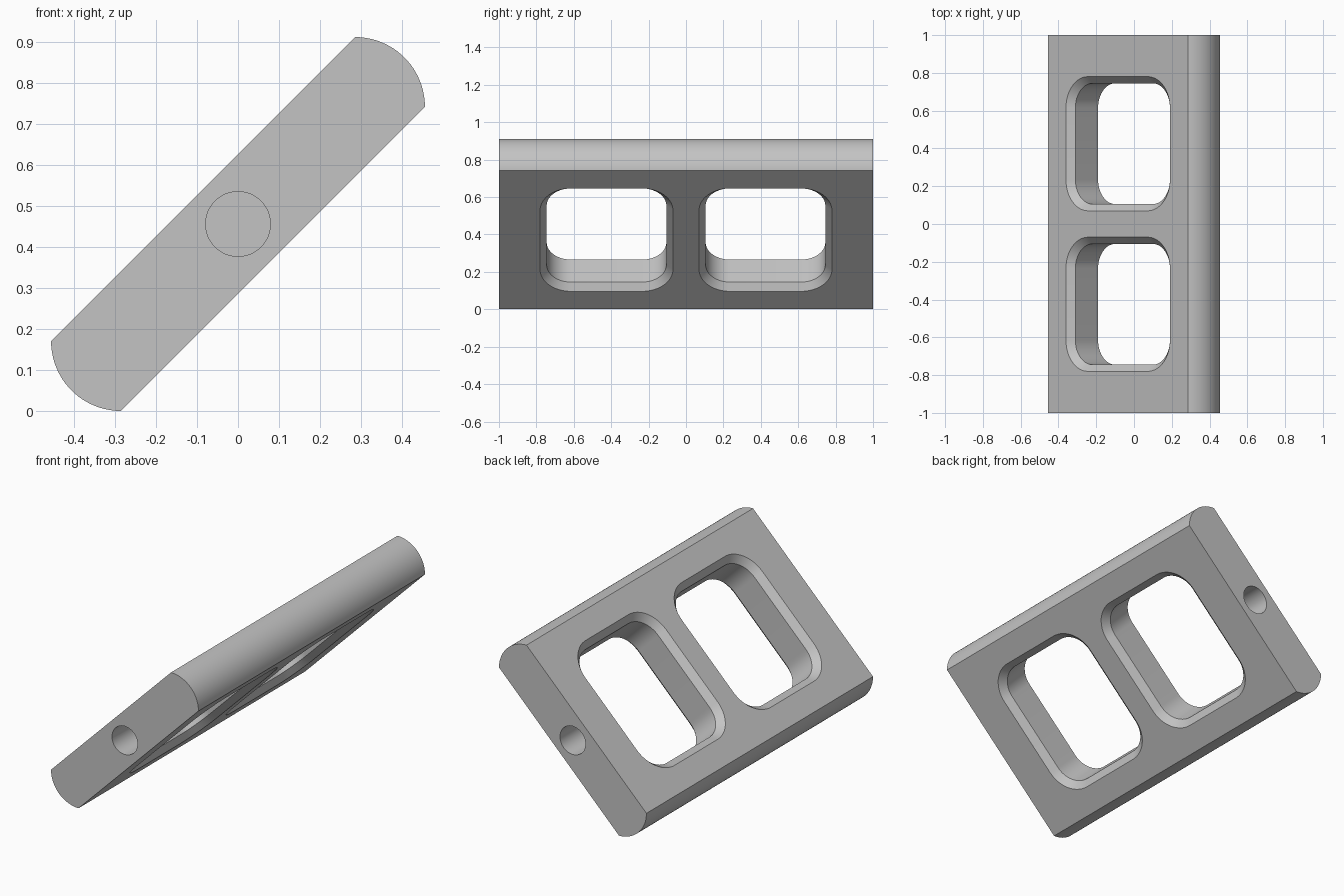
import bpy, bmesh
from math import sin, cos, pi, radians
from mathutils import Vector

if "Cube" in bpy.data.objects:
    bpy.data.objects.remove(bpy.data.objects["Cube"], do_unlink=True)

HALF_THICK = 0.12
CENTRE_Z = 0.456
SEGMENTS = 16

grey = bpy.data.materials.new("plain grey")
grey.use_nodes = True
colour = (0.55, 0.55, 0.55, 1)
grey.diffuse_color = colour
grey.node_tree.nodes["Principled BSDF"].inputs["Base Color"].default_value = colour


def arc(cx, cy, r, start, end, n=SEGMENTS):
    """Points along an arc, angles in degrees."""
    angles = [radians(start + (end - start) * i / n) for i in range(n + 1)]
    return [(cx + r * cos(a), cy + r * sin(a)) for a in angles]


def loft(name, rings):
    """Closed solid skinned through matching rings of points."""
    bm = bmesh.new()
    loops = [[bm.verts.new(p) for p in ring] for ring in rings]
    n = len(loops[0])
    for a, b in zip(loops, loops[1:]):
        for i in range(n):
            j = (i + 1) % n
            bm.faces.new((a[i], a[j], b[j], b[i]))
    bm.faces.new(loops[0])
    bm.faces.new(loops[-1])
    bmesh.ops.recalc_face_normals(bm, faces=bm.faces)
    mesh = bpy.data.meshes.new(name)
    bm.to_mesh(mesh)
    bm.free()
    mesh.materials.append(grey)
    obj = bpy.data.objects.new(name, mesh)
    bpy.context.collection.objects.link(obj)
    return obj


def rounded_rect(hx, hy, r, cy, z):
    pts = []
    for k, (sx, sy) in enumerate([(1, 1), (-1, 1), (-1, -1), (1, -1)]):
        pts += arc(sx * (hx - r), cy + sy * (hy - r), r, 90 * k, 90 * k + 90)
    return [(x, y, z) for x, y in pts]


def window_cutter(cy):
    """Rounded opening, flared by a chamfer at both faces."""
    rings = []
    for z, grow in [(-0.13, 0.045), (-0.085, 0), (0.085, 0), (0.13, 0.045)]:
        rings.append(rounded_rect(0.354 + grow, 0.32 + grow, 0.13 + grow, cy, z))
    return loft("window_cutter", rings)


def pin_hole_cutter(side):
    circle = arc(0, 0, 0.079, 0, 360, 48)[:-1]
    return loft("pin_hole_cutter",
                [[(x, side * y, z) for x, z in circle] for y in (0.8, 1.05)])


# Slab with rounded long edges
profile = arc(0.404, 0, 0.17, -45, 45, 24) + arc(-0.404, 0, 0.17, 135, 225, 24)
slab = loft("slotted_slab", [[(x, y, z) for x, z in profile] for y in (-1, 1)])

# Two windows and a blind pin hole in each end
cutters = []
for side in (-1, 1):
    cutters += [window_cutter(side * 0.425), pin_hole_cutter(side)]

bpy.context.view_layer.objects.active = slab
slab.select_set(True)
for cutter in cutters:
    cutter.hide_render = True
    cut = slab.modifiers.new("cut", "BOOLEAN")
    cut.operation = "DIFFERENCE"
    cut.solver = "EXACT"
    cut.object = cutter
    bpy.ops.object.modifier_apply(modifier=cut.name)
    bpy.data.objects.remove(cutter, do_unlink=True)

bpy.ops.object.shade_smooth_by_angle(angle=radians(30))

# Lean the slab at 45 degrees
slab.rotation_euler = (0, -pi / 4, 0)
slab.location = Vector((0, 0, CENTRE_Z))
